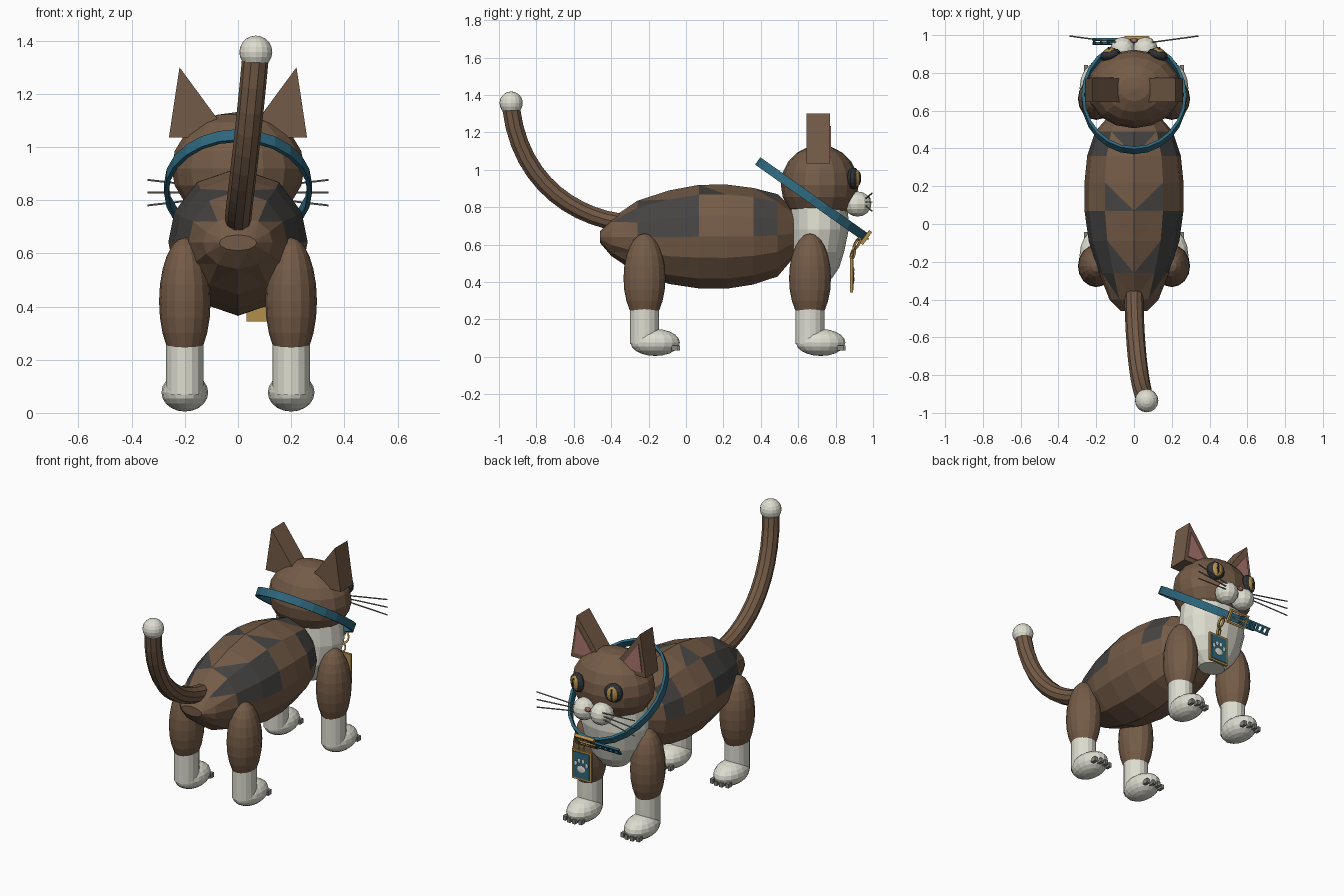
import bpy, bmesh, math
from mathutils import Vector, Matrix, Euler
from mathutils.geometry import interpolate_bezier

if "Cube" in bpy.data.objects:
    bpy.data.objects.remove(bpy.data.objects["Cube"])


def material(name, r, g, b):
    m = bpy.data.materials.new(name)
    m.use_nodes = True
    m.diffuse_color = (r, g, b, 1)
    bsdf = next(n for n in m.node_tree.nodes if n.type == 'BSDF_PRINCIPLED')
    bsdf.inputs["Base Color"].default_value = (r, g, b, 1)
    return m


BROWN = material("brown_fur", .175, .105, .063)
DARK = material("dark_fur", .06, .058, .056)
WHITE = material("white_fur", .72, .72, .63)
TEAL = material("teal_collar", .027, .135, .205)
AMBER = material("amber", .45, .27, .07)
PINK = material("pink_skin", .40, .18, .16)
GREY = material("grey", .24, .24, .22)
BLACK = material("black_eye", .03, .033, .035)


def finish(name, bm, *mats):
    bmesh.ops.recalc_face_normals(bm, faces=bm.faces)
    me = bpy.data.meshes.new(name)
    bm.to_mesh(me)
    bm.free()
    for m in mats:
        me.materials.append(m)
    ob = bpy.data.objects.new(name, me)
    bpy.context.collection.objects.link(ob)
    return ob


def place(loc, size, rot):
    return Matrix.LocRotScale(Vector(loc), Euler(rot), Vector(size))


def ball(name, mat, loc, radii, seg=16, rings=10, rot=(0, 0, 0)):
    bm = bmesh.new()
    bmesh.ops.create_uvsphere(bm, u_segments=seg, v_segments=rings, radius=1,
                              matrix=place(loc, radii, rot))
    return finish(name, bm, mat)


def box(name, mat, loc, size, rot=(0, 0, 0)):
    bm = bmesh.new()
    bmesh.ops.create_cube(bm, size=1, matrix=place(loc, size, rot))
    return finish(name, bm, mat)


def prism(name, mat, outline, y0, y1):
    bm = bmesh.new()
    face = bm.faces.new([bm.verts.new((x, y0, z)) for x, z in outline])
    ext = bmesh.ops.extrude_face_region(bm, geom=[face])["geom"]
    bmesh.ops.translate(bm, vec=(0, y1 - y0, 0),
                        verts=[v for v in ext if isinstance(v, bmesh.types.BMVert)])
    return finish(name, bm, mat)


def loft(rings, closed=False):
    bm = bmesh.new()
    vs = [[bm.verts.new(p) for p in ring] for ring in rings]
    n = len(vs[0])
    pairs = list(zip(vs, vs[1:] + vs[:1])) if closed else list(zip(vs, vs[1:]))
    for a, b in pairs:
        for i in range(n):
            j = (i + 1) % n
            bm.faces.new((a[i], a[j], b[j], b[i]))
    if not closed:
        bm.faces.new(vs[0])
        bm.faces.new(vs[-1])
    return bm


def tube(name, mat, pts, radius, sides, ref):
    rings = []
    for i, p in enumerate(pts):
        t = (pts[min(i + 1, len(pts) - 1)] - pts[max(i - 1, 0)]).normalized()
        u = (ref - t * ref.dot(t)).normalized()
        v = t.cross(u)
        turn = [2 * math.pi * k / sides for k in range(sides)]
        rings.append([p + radius * (u * math.cos(a) + v * math.sin(a)) for a in turn])
    return finish(name, loft(rings), mat)


# Body: rings along y as (y, half width, half height, centre z)
sections = [(-.46, .07, .03, .64), (-.40, .13, .10, .64), (-.26, .185, .195, .64),
            (-.09, .24, .25, .64), (.07, .262, .277, .643), (.22, .262, .278, .643),
            (.36, .248, .258, .645), (.49, .205, .22, .65), (.575, .13, .13, .66)]
angles = [math.radians(a) for q in range(2)
          for a in (180 * q, 24 + 180 * q, 54 + 180 * q, 90 + 180 * q,
                    126 + 180 * q, 156 + 180 * q)]
body = loft([[(w * math.cos(a), y, c + h * math.sin(a)) for a in angles]
             for y, w, h, c in sections])
bmesh.ops.triangulate(body, faces=body.faces)
# Dark coat patches as (distance from spine, y, radius), only on the upper half
patches = [(.10, -.25, .07), (.2, -.14, .085), (.235, .02, .07),
           (.06, .10, .07), (.2, .42, .09), (0, .45, .06)]
for f in body.faces:
    c = f.calc_center_median()
    if c.z > .645 and any(math.hypot(abs(c.x) - px, c.y - py) < r for px, py, r in patches):
        f.material_index = 1
finish("body", body, BROWN, DARK)

# Chest: tapered oval column
chest = [(.42, .08, .07, .71), (.48, .14, .12, .70), (.56, .19, .145, .70),
         (.68, .215, .16, .71), (.82, .20, .155, .71)]
finish("chest", loft([[(rx * math.cos(k * math.pi / 8), y + ry * math.sin(k * math.pi / 8), z)
                       for k in range(16)] for z, rx, ry, y in chest]), WHITE)

# Tail
path = interpolate_bezier(Vector((0, -.36, .72)), Vector((0, -.62, .76)),
                          Vector((.03, -.89, .95)), Vector((.065, -.935, 1.33)), 12)
tube("tail", BROWN, path, .05, 10, Vector((1, 0, 0)))
ball("tail_tip", WHITE, (.067, -.935, 1.357), (.062, .062, .062))

# Head and face
ball("head", BROWN, (0, .715, .92), (.25, .208, .212), 16, 10)
ball("nose", PINK, (0, .972, .845), (.02, .014, .014), 8, 6)
for s, side in ((1, "left"), (-1, "right")):
    prism(side + "_ear", BROWN, [(s * .26, 1.035), (s * .22, 1.30), (s * .025, 1.035)], .645, .77)
    prism(side + "_inner_ear", PINK,
          [(s * .235, 1.065), (s * .212, 1.235), (s * .085, 1.065)], .769, .776)
    turn = (0, 0, -s * .3)
    ball(side + "_eye", BLACK, (s * .125, .895, .955), (.056, .032, .058), 12, 8, turn)
    ball(side + "_iris", AMBER, (s * .129, .912, .955), (.036, .021, .046), 12, 8, turn)
    ball(side + "_pupil", BLACK, (s * .132, .923, .955), (.01, .014, .038), 8, 6, turn)
    ball(side + "_muzzle", WHITE, (s * .06, .918, .817), (.068, .073, .067), 12, 8)
    for k in (-1, 0, 1):
        tube(side + "_whisker", GREY, [Vector((s * .08, .96, .828 + k * .018)),
                                       Vector((s * .34, .995, .828 + k * .048))],
             .004, 5, Vector((0, 0, 1)))

# Legs, paws and claws
for s, side in ((1, "left"), (-1, "right")):
    for y, end in ((-.222, "hind"), (.663, "fore")):
        name = side + "_" + end
        x = s * .2
        ball(name + "_thigh", BROWN, (x, y, .42), (.097, .112, .24), 16, 12)
        shin = loft([[(x + .07 * math.cos(k * math.pi / 8), y + .077 * math.sin(k * math.pi / 8), z)
                      for k in range(16)] for z in (.07, .26)])
        finish(name + "_shin", shin, WHITE)
        ball(name + "_paw", WHITE, (x, y + .057, .077), (.088, .132, .072), 16, 10)
        for k in range(4):
            dx = -.054 + .036 * k
            box(name + "_claw", GREY, (x + dx, y + .178 - abs(dx) * .3, .048), (.02, .035, .028))

# Collar: tilted oval band
TILT = (-.615, 0, 0)
frame = place((0, .67, .845), (1, 1, 1), TILT)
band = []
for k in range(24):
    a = 2 * math.pi * k / 24
    band.append([frame @ Vector(((.262 + d) * math.cos(a), (.335 + d) * math.sin(a), h))
                 for d, h in ((0, -.024), (.016, -.024), (.016, .024), (0, .024))])
finish("collar", loft(band, closed=True), TEAL)

# Loose strap end with holes: two rails joined by rungs
for h in (-.019, .019):
    box("strap_rail", TEAL, frame @ Vector((-.11, .362, h)), (.22, .012, .012), TILT)
for k in range(6):
    box("strap_rung", TEAL, frame @ Vector((-.21 + .037 * k, .362, 0)), (.014, .012, .04), TILT)

# Buckle: square frame and prong
for h in (-.036, .036):
    box("buckle_bar", AMBER, frame @ Vector((.015, .358, h)), (.13, .02, .012), TILT)
for dx in (-.06, .06):
    box("buckle_side", AMBER, frame @ Vector((.015 + dx, .358, 0)), (.012, .02, .08), TILT)
box("buckle_prong", AMBER, frame @ Vector((.0, .37, 0)), (.11, .01, .01), TILT)

# Hanging links
for loc, r, rot in (((.1, .915, .607), .032, .5), ((.1, .892, .55), .024, .25)):
    link = []
    m = place(loc, (1, 1, 1), (rot * -1, 0, .5))
    for k in range(12):
        a = k * math.pi / 6
        link.append([m @ Vector(((r + d) * math.cos(a) * .7, h, (r + d) * math.sin(a)))
                     for d, h in ((-.006, -.006), (.006, -.006), (.006, .006), (-.006, .006))])
    finish("tag_link", loft(link, closed=True), AMBER)

# Tag with paw print
box("tag", AMBER, (.1, .885, .437), (.135, .014, .185))
box("tag_face", TEAL, (.1, .893, .437), (.112, .006, .16))
ball("print_pad", WHITE, (.1, .896, .415), (.028, .004, .023), 12, 6)
for dx, z in ((-.038, .445), (-.014, .466), (.014, .466), (.038, .445)):
    ball("print_toe", WHITE, (.1 + dx, .896, z), (.01, .004, .014), 8, 6)
